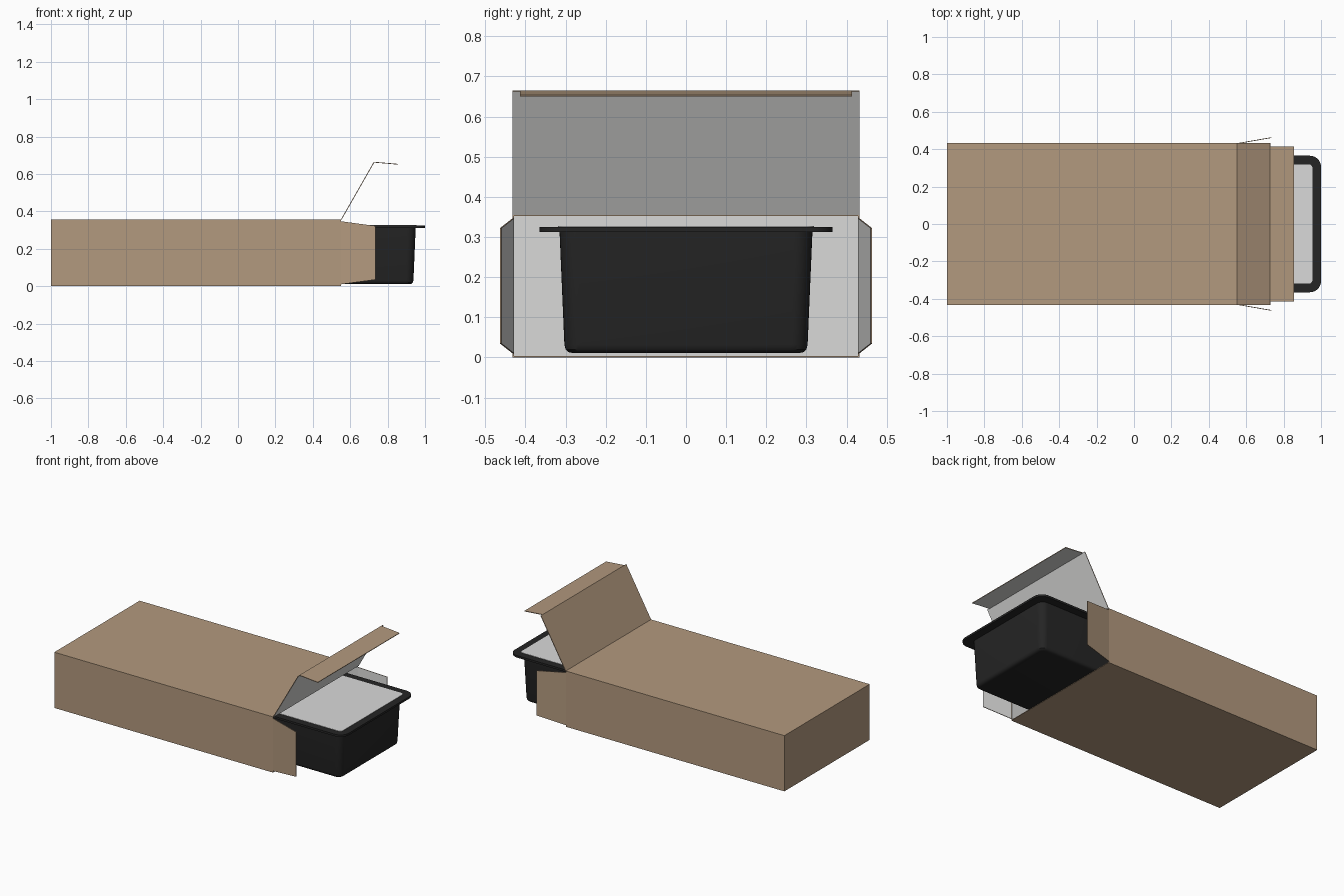
import bpy
import bmesh
import math

if "Cube" in bpy.data.objects:
    bpy.data.objects.remove(bpy.data.objects["Cube"])


def material(name, rgb):
    m = bpy.data.materials.new(name)
    m.use_nodes = True
    m.diffuse_color = (*rgb, 1)
    bsdf = next(n for n in m.node_tree.nodes if n.type == 'BSDF_PRINCIPLED')
    bsdf.inputs["Base Color"].default_value = (*rgb, 1)
    bsdf.inputs["Roughness"].default_value = 0.7
    return m


CARD = material("brown card", (0.45, 0.32, 0.21))
LINING = material("white lining", (0.70, 0.70, 0.69))
PLASTIC = material("black plastic", (0.018, 0.018, 0.018))
FILM = material("pale film", (0.70, 0.70, 0.70))


def add_object(name, bm, *mats):
    mesh = bpy.data.meshes.new(name)
    bm.to_mesh(mesh)
    bm.free()
    ob = bpy.data.objects.new(name, mesh)
    bpy.context.collection.objects.link(ob)
    for m in mats:
        mesh.materials.append(m)
    return ob


def board(name, bm):
    """Thin card: brown outside and edges, white inside."""
    ob = add_object(name, bm, CARD, LINING)
    mod = ob.modifiers.new("thickness", 'SOLIDIFY')
    mod.thickness = 0.004
    mod.offset = -1
    mod.use_even_offset = True
    mod.material_offset = 1
    mod.material_offset_rim = 0
    return ob


def sheet(name, *polygons):
    bm = bmesh.new()
    for points in polygons:
        bm.faces.new([bm.verts.new(p) for p in points])
    return board(name, bm)


BACK, MOUTH, HALF, TOP = -1.0, 0.55, 0.432, 0.357

# Carton body, open at the mouth
bm = bmesh.new()
bmesh.ops.create_cube(bm, size=1)
for v in bm.verts:
    v.co = (MOUTH if v.co.x > 0 else BACK,
            math.copysign(HALF, v.co.y),
            TOP if v.co.z > 0 else 0)
mouth = [f for f in bm.faces if f.normal.x > 0.9]
bmesh.ops.delete(bm, geom=mouth, context='FACES_ONLY')
board("carton_body", bm)


# Raised lid and its narrower tuck flap
def strip(x0, z0, x1, z1, w):
    return [(x0, -w, z0), (x1, -w, z1), (x1, w, z1), (x0, w, z0)]


sheet("lid_flap", strip(MOUTH, TOP, 0.726, 0.665, HALF))
sheet("tuck_flap", strip(0.726, 0.665, 0.856, 0.654, 0.414))

# Tapered dust flaps on both sides
for side, name in ((-1, "right_side_flap"), (1, "left_side_flap")):
    pts = [(MOUTH, side * HALF, 0.01), (0.735, side * 0.464, 0.035),
           (0.735, side * 0.464, 0.322), (MOUTH, side * HALF, 0.347)]
    sheet(name, pts[::-side])

# Tray, lofted from rounded rectangles
TRAY_BACK, TRAY_FRONT, TRAY_HALF = -0.42, 1.0, 0.365


def rounded_loop(bm, inset, radius, z, steps=8):
    x0, x1 = TRAY_BACK + inset + radius, TRAY_FRONT - inset - radius
    w = TRAY_HALF - inset - radius
    corners = [(x1, w), (x0, w), (x0, -w), (x1, -w)]
    loop = []
    for i, (cx, cy) in enumerate(corners):
        for s in range(steps + 1):
            a = (i + s / steps) * math.pi / 2
            loop.append(bm.verts.new((cx + radius * math.cos(a),
                                      cy + radius * math.sin(a), z)))
    return loop


def loft(name, profile, mat):
    bm = bmesh.new()
    loops = [rounded_loop(bm, *row) for row in profile]
    for low, high in zip(loops, loops[1:]):
        n = len(low)
        for i in range(n):
            j = (i + 1) % n
            bm.faces.new((low[i], low[j], high[j], high[i]))
    bm.faces.new(loops[0][::-1])
    bm.faces.new(loops[-1])
    ob = add_object(name, bm, mat)
    bpy.ops.object.select_all(action='DESELECT')
    ob.select_set(True)
    bpy.context.view_layer.objects.active = ob
    bpy.ops.object.shade_smooth_by_angle(angle=math.radians(35))
    return ob


# Rows are inset from the rim, corner radius and height
loft("tray", [
    (0.084, 0.025, 0.011),
    (0.073, 0.032, 0.013),
    (0.065, 0.038, 0.020),
    (0.062, 0.040, 0.032),
    (0.050, 0.045, 0.312),
    (0.000, 0.060, 0.312),
    (0.000, 0.060, 0.325),
], PLASTIC)

# Sealing film over the tray
loft("sealing_film", [(0.046, 0.020, 0.325), (0.046, 0.020, 0.327)], FILM)
